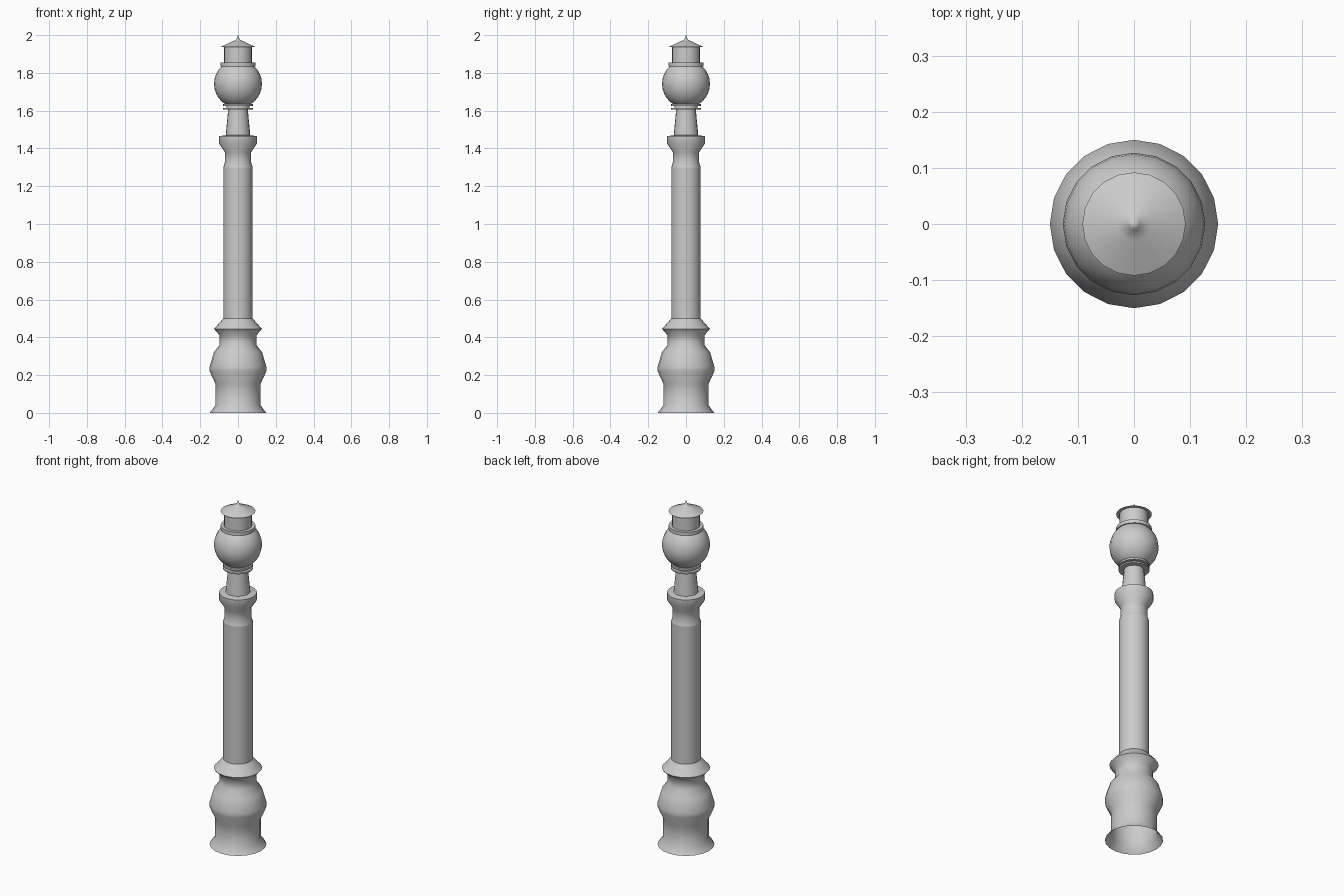
import bpy, bmesh, math

if "Cube" in bpy.data.objects:
    bpy.data.objects.remove(bpy.data.objects["Cube"])

SIDES = 20

def lathe(name, profile, angle=35):
    """Spin a (radius, height) profile about z."""
    bm = bmesh.new()
    rings = []
    for r, z in profile:
        if r == 0:
            rings.append([bm.verts.new((0, 0, z))] * SIDES)
        else:
            rings.append([bm.verts.new((r * math.cos(2 * math.pi * i / SIDES),
                                        r * math.sin(2 * math.pi * i / SIDES), z))
                          for i in range(SIDES)])
    for a, b in zip(rings, rings[1:]):
        for i in range(SIDES):
            j = (i + 1) % SIDES
            bm.faces.new(list(dict.fromkeys((a[i], a[j], b[j], b[i]))))
    bmesh.ops.recalc_face_normals(bm, faces=bm.faces)
    mesh = bpy.data.meshes.new(name)
    bm.to_mesh(mesh)
    bm.free()
    ob = bpy.data.objects.new(name, mesh)
    bpy.context.collection.objects.link(ob)
    bpy.ops.object.select_all(action='DESELECT')
    ob.select_set(True)
    bpy.context.view_layer.objects.active = ob
    bpy.ops.object.shade_smooth_by_angle(angle=math.radians(angle))
    return ob

# Flared pedestal with a bulge and a collar, open underneath
lathe("pedestal", [(.15, 0), (.12, .04), (.12, .155), (.15, .22), (.15, .245),
                   (.128, .32), (.097, .36), (.097, .41), (.127, .445), (.078, .5)], 50)

# Plain column
lathe("shaft", [(.078, .5), (.078, 1.3)])

# Capital above the column
lathe("capital", [(.078, 1.3), (.07, 1.325), (.07, 1.38), (.1, 1.425), (.1, 1.465), (.065, 1.47)], 50)

# Tapered neck with stacked rings
lathe("neck", [(.065, 1.47), (.052, 1.605), (.08, 1.605), (.08, 1.613),
               (.062, 1.613), (.062, 1.625), (.08, 1.625), (.08, 1.635), (.06, 1.635)])

# Round globe, cut off at both ends
zc, r = 1.742, .127
globe = [(r * math.cos(math.radians(a)), zc + r * math.sin(math.radians(a)))
         for a in range(-60, 61, 12)]
lathe("globe", globe)

# Collar, drum and pointed lid
lathe("globe_collar", [(.08, 1.835), (.092, 1.835), (.092, 1.855), (.074, 1.855)])
lathe("drum", [(.074, 1.85), (.074, 1.94)])
lathe("lid", [(.074, 1.937), (.092, 1.937), (.03, 1.967), (.01, 1.975), (0, 2.0)], 60)
